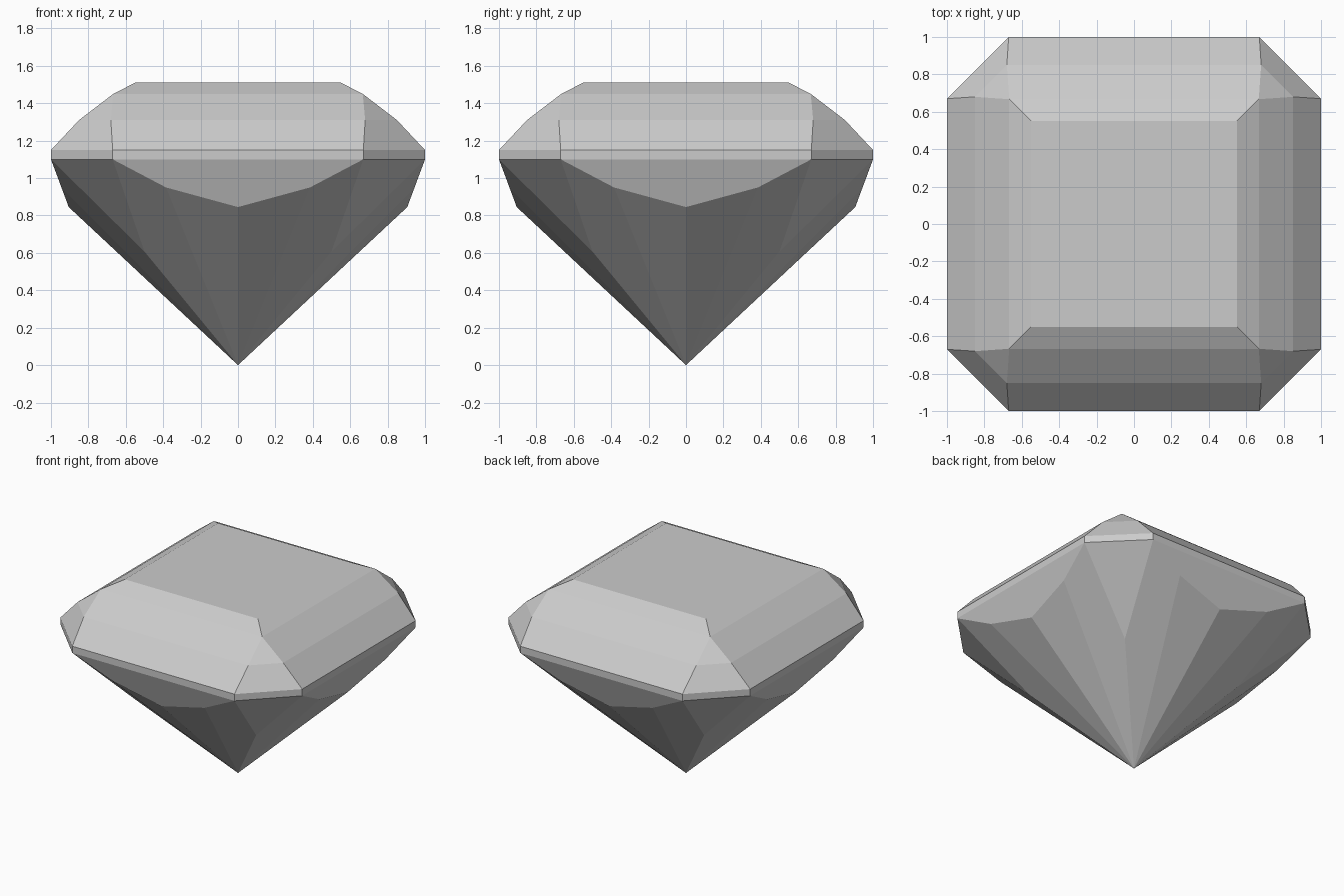
import bpy
import bmesh
import math

cube = bpy.data.objects.get("Cube")
if cube:
    bpy.data.objects.remove(cube, do_unlink=True)

# Material
stone = bpy.data.materials.new("pale grey stone")
stone.use_nodes = True
GREY = (0.6, 0.6, 0.6, 1)
stone.diffuse_color = GREY
stone.node_tree.nodes["Principled BSDF"].inputs["Base Color"].default_value = GREY


def ring(x, y, z):
    """Repeat one corner point over the stone's eight-fold symmetry."""
    return {(sx * a, sy * b, z) for a, b in ((x, y), (y, x))
            for sx in (1, -1) for sy in (1, -1)}


levels = [
    # Table and stepped crown
    (0.55, 0.55, 1.51),
    (0.667, 0.667, 1.45),
    (0.68, 0.85, 1.31),
    # Girdle band
    (0.67, 1.0, 1.15),
    (0.67, 1.0, 1.10),
    # Pavilion facet corners
    (0.385, 0.944, 0.95),
    (0.0, 0.905, 0.845),
    (0.5, 0.5, 0.607),
    # Culet point
    (0.0, 0.0, 0.0),
]

# The cut stone is convex, so its facets are the hull of the level points
bm = bmesh.new()
for level in levels:
    for point in sorted(ring(*level)):
        bm.verts.new(point)
bmesh.ops.remove_doubles(bm, verts=bm.verts[:], dist=0.001)
bmesh.ops.convex_hull(bm, input=bm.verts[:])
bmesh.ops.dissolve_limit(bm, angle_limit=math.radians(1.5),
                         verts=bm.verts[:], edges=bm.edges[:])
bmesh.ops.recalc_face_normals(bm, faces=bm.faces[:])

mesh = bpy.data.meshes.new("cut_gemstone")
bm.to_mesh(mesh)
bm.free()
mesh.materials.append(stone)
gem = bpy.data.objects.new("cut_gemstone", mesh)
bpy.context.collection.objects.link(gem)
